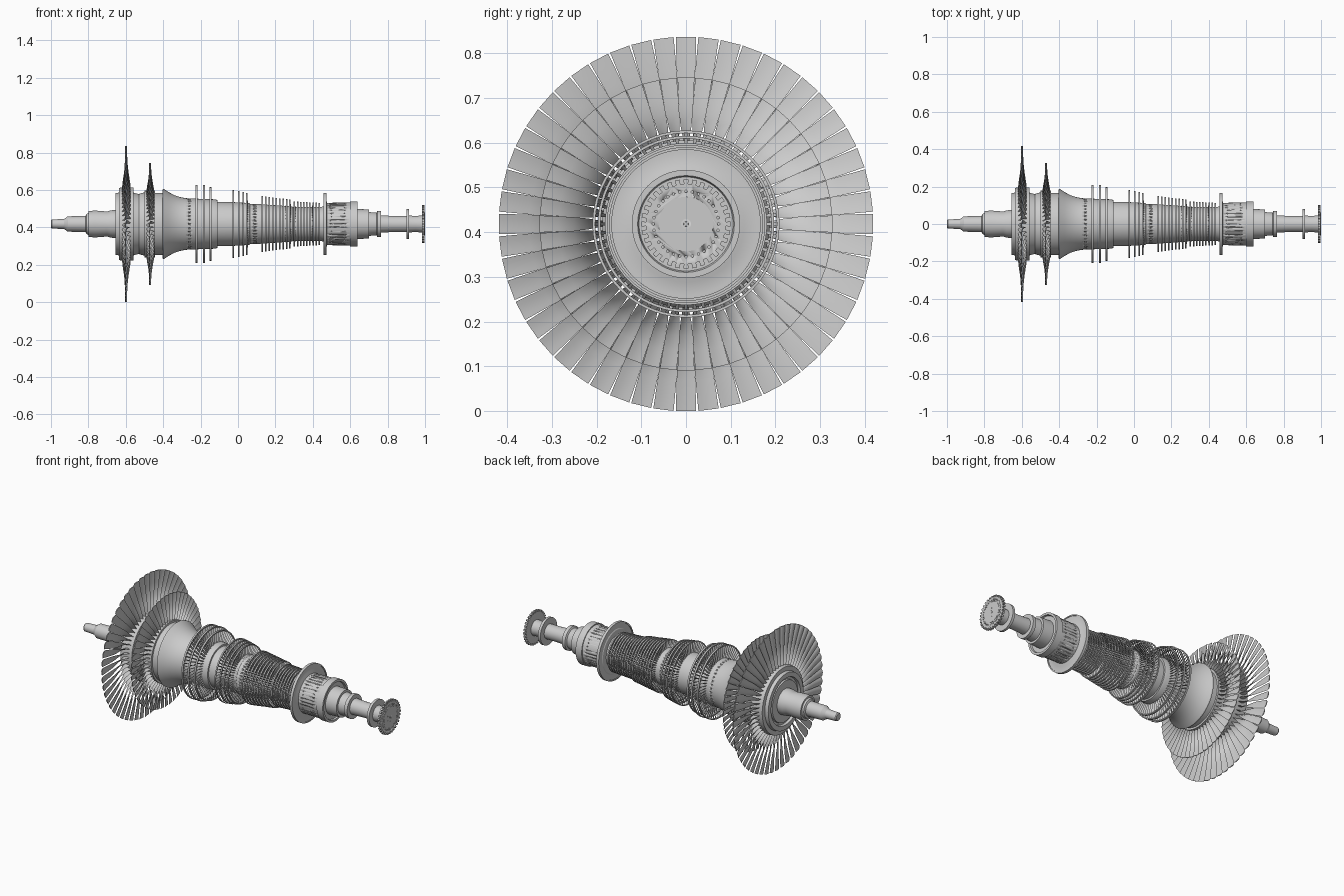
import bpy, bmesh, math
from mathutils import Matrix, Vector

if "Cube" in bpy.data.objects:
    bpy.data.objects.remove(bpy.data.objects["Cube"])

ZC = 0.418          # height of the shaft axis
TAU = 2 * math.pi


def finish(bm, name, angle=30):
    bmesh.ops.recalc_face_normals(bm, faces=bm.faces)
    me = bpy.data.meshes.new(name)
    bm.to_mesh(me)
    bm.free()
    ob = bpy.data.objects.new(name, me)
    ob.location.z = ZC
    bpy.context.collection.objects.link(ob)
    bpy.ops.object.select_all(action='DESELECT')
    bpy.context.view_layer.objects.active = ob
    ob.select_set(True)
    bpy.ops.object.shade_smooth_by_angle(angle=math.radians(angle))
    return ob


def lathe(bm, profile, seg=80, closed=False):
    """Spin (x, radius) points about the x axis."""
    rings = [[bm.verts.new((x, r * math.sin(TAU * i / seg), r * math.cos(TAU * i / seg)))
              for i in range(seg)] for x, r in profile]
    pairs = list(zip(rings, rings[1:]))
    if closed:
        pairs.append((rings[-1], rings[0]))
    for a, b in pairs:
        for i in range(seg):
            j = (i + 1) % seg
            bm.faces.new((a[i], a[j], b[j], b[i]))
    if not closed:
        bm.faces.new(rings[0])
        bm.faces.new(rings[-1])


def blade_row(bm, x0, count, stations, thick):
    """Twisted aerofoils; stations are (radius, chord, angle from axial in degrees)."""
    ts = (-1, -0.5, 0, 0.5, 1)
    for k in range(count):
        rot = Matrix.Rotation(TAU * k / count, 3, 'X')
        rings = []
        for r, c, ang in stations:
            a = math.radians(ang)
            pts = []
            for t, side in [(t, 1) for t in ts] + [(t, -1) for t in (0.5, 0, -0.5)]:
                u = c * t / 2
                v = (1 - t * t) * (c * 0.10 + side * thick / 2)
                pts.append(bm.verts.new(rot @ Vector((
                    u * math.cos(a) - v * math.sin(a),
                    u * math.sin(a) + v * math.cos(a), r)) + Vector((x0, 0, 0))))
            rings.append(pts)
        for p, q in zip(rings, rings[1:]):
            for i in range(8):
                j = (i + 1) % 8
                bm.faces.new((p[i], p[j], q[j], q[i]))
        bm.faces.new(rings[0])
        bm.faces.new(rings[-1])


def cut(ob, placements, radius, depth):
    """Drill a set of holes; each placement is a matrix for a z-aligned cylinder."""
    bm = bmesh.new()
    for m in placements:
        bmesh.ops.create_cone(bm, cap_ends=True, segments=8, radius1=radius,
                              radius2=radius, depth=depth, matrix=m)
    cutter = finish(bm, "hole_cutter")
    cutter.hide_render = True
    bpy.context.view_layer.objects.active = ob
    mod = ob.modifiers.new("holes", 'BOOLEAN')
    mod.object = cutter
    mod.operation = 'DIFFERENCE'
    mod.solver = 'EXACT'
    # drill before the smoothing modifier if there is one
    bpy.ops.object.modifier_move_to_index(modifier=mod.name, index=0)
    bpy.ops.object.modifier_apply(modifier=mod.name)
    bpy.data.objects.remove(cutter)


def radial(x, r, n):
    return [Matrix.Rotation(TAU * i / n, 4, 'X') @ Matrix.Translation((x, 0, r)) for i in range(n)]


def axial(x, r, n):
    return [m @ Matrix.Rotation(math.pi / 2, 4, 'Y') for m in radial(x, r, n)]


# thin tail shaft and first low pressure wheel
tail = [(-1, .02), (-.995, .024), (-.93, .027), (-.91, .041), (-.815, .043), (-.81, .054),
        (-.8, .058), (-.8, .069), (-.765, .072), (-.7, .067), (-.68, .073), (-.655, .075)]
bm = bmesh.new()
lathe(bm, tail + [(-.64, .075)], 64)
finish(bm, "tail_shaft")

wheel = [(-.65, .07), (-.65, .12), (-.64, .122), (-.64, .135), (-.655, .138), (-.655, .165),
         (-.635, .168), (-.635, .193), (-.615, .196), (-.56, .196), (-.56, .168),
         (-.55, .165), (-.53, .16), (-.515, .166), (-.5, .168), (-.5, .178), (-.445, .178),
         (-.445, .166), (-.405, .166), (-.402, .187), (-.395, .187)]
drum = [(-.37, .17), (-.34, .154), (-.31, .144), (-.28, .138), (-.24, .136), (-.125, .132),
        (-.11, .128), (-.11, .118), (.0, .116), (.06, .112), (.065, .108), (.115, .106),
        (.2, .1), (.29, .094), (.295, .09), (.44, .09), (.455, .094), (.47, .1)]
bm = bmesh.new()
lathe(bm, wheel + drum, 96)
rotor = finish(bm, "rotor_drum")
cut(rotor, radial(-.26, .136, 40) + radial(.09, .107, 36), .0035, .02)

# control stage disc
bm = bmesh.new()
lathe(bm, [(.457, .08), (.457, .125), (.46, .13), (.46, .16), (.456, .16), (.456, .167),
           (.472, .167), (.472, .16), (.469, .16), (.469, .13), (.475, .118), (.475, .08)], 96, True)
finish(bm, "control_stage_disc")

# balance drum and journal shaft
bm = bmesh.new()
lathe(bm, [(.465, .113), (.6, .115), (.6, .121), (.64, .121), (.64, .108), (.63, .105),
           (.63, .08), (.7, .078), (.7, .064), (.74, .06), (.745, .07), (.765, .07),
           (.765, .046), (.83, .043), (.9, .043), (.9, .079), (.915, .079), (.915, .045),
           (.95, .043), (.988, .046)], 80)
journal = finish(bm, "journal_shaft")
cut(journal, radial(.5, .114, 36) + radial(.57, .115, 36), .003, .016)

# toothed coupling flange
bm = bmesh.new()
teeth, outline = 32, []
for i in range(teeth):
    for f, r in ((-.28, .089), (-.27, .1), (0, .1005), (.27, .1), (.28, .089), (.5, .089)):
        a = TAU * (i + f) / teeth
        outline.append(bm.verts.new((.985, r * math.sin(a), r * math.cos(a))))
face = bm.faces.new(outline)
ext = bmesh.ops.extrude_face_region(bm, geom=[face])
bmesh.ops.translate(bm, vec=(.013, 0, 0),
                    verts=[g for g in ext['geom'] if isinstance(g, bmesh.types.BMVert)])
flange = finish(bm, "coupling_flange")
cut(flange, axial(1, .073, 32), .003, .016)
bm = bmesh.new()
lathe(bm, [(.99, .061), (.999, .061), (.999, .011), (.996, .011), (.996, .006), (1, .005)], 48)
finish(bm, "coupling_centre_plate")
bm = bmesh.new()
for r, n in ((.026, 6), (.065, 0)):
    for m in axial(.9985, r, n):
        bmesh.ops.create_cone(bm, cap_ends=True, segments=8, radius1=.0025,
                              radius2=.0025, depth=.003, matrix=m)
finish(bm, "coupling_bolts")

# long twisted last stage blades
bm = bmesh.new()
blade_row(bm, -.597, 52, [(.185, .046, 8), (.215, .045, 18), (.245, .042, 36), (.275, .041, 54),
                          (.31, .042, 68), (.35, .043, 76), (.418, .046, 84)], .006)
finish(bm, "last_stage_blades", 40)
bm = bmesh.new()
blade_row(bm, -.469, 52, [(.168, .042, 8), (.195, .04, 22), (.22, .037, 42), (.25, .035, 60),
                          (.285, .036, 72), (.327, .038, 82)], .005)
finish(bm, "second_last_stage_blades", 40)


# shrouded blade rows: hub ring, short blades, outer band
def shrouded(name, rows, count, width, band):
    bm = bmesh.new()
    for x, root, tip in rows:
        h = width / 2
        blade_row(bm, x, count, [(root - .006, width * 1.2, 25), (tip - band / 2, width * 1.2, 40)],
                  width * .3)
        lathe(bm, [(x - h, tip - band), (x - h, tip), (x + h, tip), (x + h, tip - band)], 72, True)
    finish(bm, name, 40)


shrouded("medium_pressure_blades",
         [(-.222, .135, .209), (-.182, .134, .209), (-.147, .133, .197)], 60, .01, .006)
shrouded("intermediate_blades",
         [(-.025, .117, .181), (.003, .115, .177), (.027, .114, .172), (.048, .112, .167)], 60, .008, .005)
shrouded("high_pressure_blades_a",
         [(.13 + .0185 * i, .105 - .0012 * i, .15 - .0025 * i) for i in range(9)], 60, .008, .004)
shrouded("high_pressure_blades_b",
         [(.302 + .0165 * i, .09, .12 - .0008 * i) for i in range(9)], 60, .008, .004)
